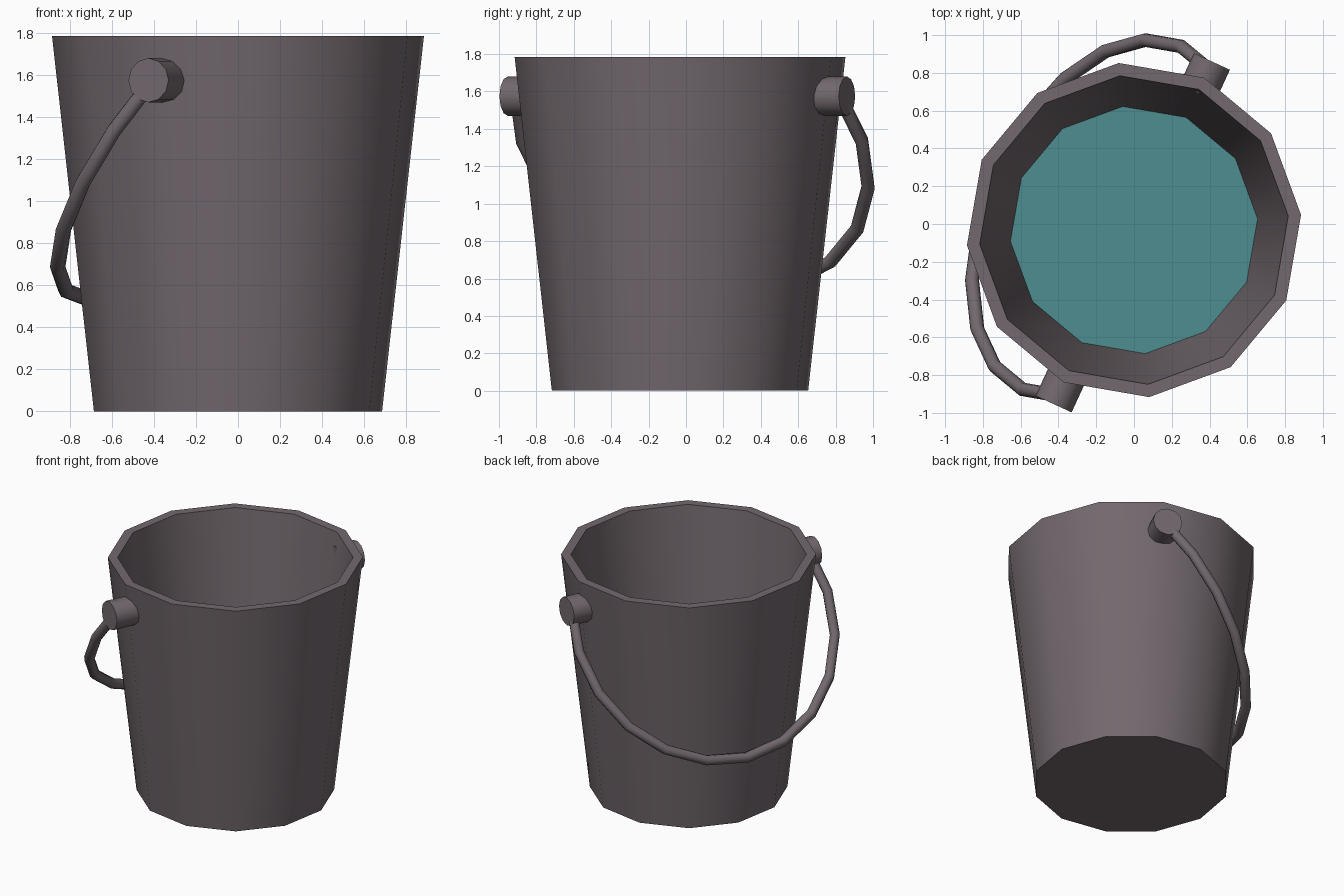
import bpy, bmesh
from math import cos, sin, pi, radians
from mathutils import Vector

if "Cube" in bpy.data.objects:
    bpy.data.objects.remove(bpy.data.objects["Cube"])


def material(name, rgb):
    m = bpy.data.materials.new(name)
    m.diffuse_color = (*rgb, 1)
    m.use_nodes = True
    m.node_tree.nodes["Principled BSDF"].inputs["Base Color"].default_value = m.diffuse_color
    return m


METAL = material("dull_metal", (0.17, 0.14, 0.155))
WATER = material("water_teal", (0.075, 0.27, 0.285))


def loft(name, rings, mat, angle=40):
    """Skin a list of equal-sized point rings and cap both ends."""
    bm = bmesh.new()
    loops = [[bm.verts.new(p) for p in ring] for ring in rings]
    n = len(loops[0])
    for a, b in zip(loops, loops[1:]):
        for i in range(n):
            j = (i + 1) % n
            bm.faces.new((a[i], a[j], b[j], b[i]))
    bm.faces.new(loops[0])
    if len(loops) > 1:
        bm.faces.new(loops[-1])
        bmesh.ops.recalc_face_normals(bm, faces=bm.faces)
    me = bpy.data.meshes.new(name)
    bm.to_mesh(me)
    bm.free()
    ob = bpy.data.objects.new(name, me)
    bpy.context.collection.objects.link(ob)
    me.materials.append(mat)
    bpy.ops.object.select_all(action='DESELECT')
    ob.select_set(True)
    bpy.context.view_layer.objects.active = ob
    bpy.ops.object.shade_smooth_by_angle(angle=radians(angle))
    return ob


def ring(centre, ax, ay, r, n, start=0.0):
    return [centre + r * (ax * cos(start + 2 * pi * i / n) + ay * sin(start + 2 * pi * i / n))
            for i in range(n)]


X, Y, Z = Vector((1, 0, 0)), Vector((0, 1, 0)), Vector((0, 0, 1))
MID = Vector((0, -0.032, 0))
TURN = radians(5.2)

# Twelve-sided tapered bucket: outer wall, rim, inner wall, floor
profile = [(0.688, 0), (0.888, 1.785), (0.82, 1.785), (0.628, 0.07)]
loft("bucket", [ring(MID + Z * z, X, Y, r, 12, TURN) for r, z in profile], METAL)

# Water surface touching the inner wall
loft("water", [ring(MID + Z * 0.33, X, Y, 0.657, 12, TURN)], WATER)

# Handle knobs on opposite sides of the rim
D = Vector((cos(radians(65.2)), sin(radians(65.2)), 0))
P = Z.cross(D)
PIVOT = MID + Z * 1.575
for name, d0, d1 in (("back_knob", 0.80, 0.983), ("front_knob", -0.83, -1.015)):
    loft(name, [ring(PIVOT + D * d, P, Z, 0.105, 12) for d in (d0, d1)], METAL)

# Hanging hoop handle: arc swept with a round section, tilted against the wall
HANG = (P * 0.6 - Z * 0.8).normalized()
SIDE = D.cross(HANG)
HUB = Vector((-0.007, -0.043, 1.575)) + HANG * 0.30
rings = []
for k in range(-1, 12):
    a = radians(18 * k)
    out = D * cos(a) + HANG * sin(a)
    rings.append(ring(HUB + out * 1.0, out, SIDE, 0.037, 8))
loft("handle", rings, METAL, 50)
